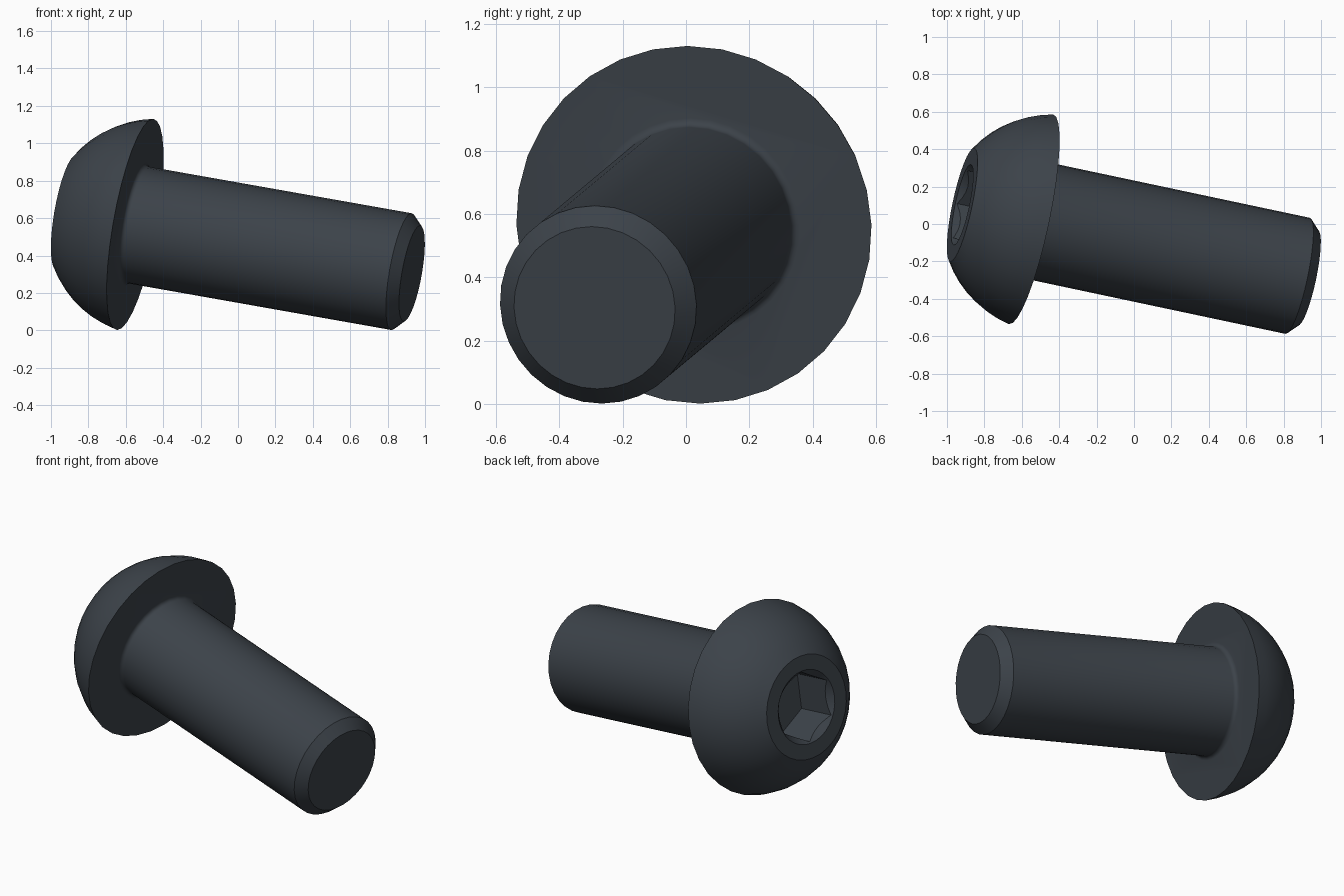
import bpy, bmesh, math
from mathutils import Matrix, Vector

cube = bpy.data.objects.get("Cube")
if cube:
    bpy.data.objects.remove(cube, do_unlink=True)

SIDES = 32
HEAD_R, HEAD_H, TOP_R = 0.573, 0.382, 0.31
SHANK_R, LENGTH, CHAMFER, FILLET = 0.317, 1.535, 0.057, 0.025
HEX_R, RIM_R, HEX_DEPTH = 0.212, 0.22, 0.26

steel = bpy.data.materials.new("dark_steel")
steel.use_nodes = True
colour = (0.045, 0.055, 0.067, 1)
steel.diffuse_color = colour
steel.node_tree.nodes["Principled BSDF"].inputs["Base Color"].default_value = colour

# Tilted frame: local z points out of the head, local x is as upright as possible
axis = Vector((-0.964, 0.2044, 0.1706)).normalized()
up = (Vector((0, 0, 1)) - axis * axis.z).normalized()
frame = Matrix((up, axis.cross(up), axis)).transposed().to_4x4()
frame.translation = (-0.55, 0.025, 0.566)


def lathe(name, profile, sides):
    """Spin a profile of (radius, height) points into a closed solid."""
    bm = bmesh.new()
    verts = [bm.verts.new((r, 0, z)) for r, z in profile]
    edges = [bm.edges.new(pair) for pair in zip(verts, verts[1:])]
    bmesh.ops.spin(bm, geom=verts + edges, cent=(0, 0, 0), axis=(0, 0, 1),
                   angle=math.tau, steps=sides, use_duplicate=False)
    bmesh.ops.remove_doubles(bm, verts=bm.verts, dist=1e-4)
    bmesh.ops.dissolve_limit(bm, angle_limit=0.001, verts=bm.verts, edges=bm.edges)
    bmesh.ops.recalc_face_normals(bm, faces=bm.faces)
    mesh = bpy.data.meshes.new(name)
    bm.to_mesh(mesh)
    bm.free()
    mesh.materials.append(steel)
    obj = bpy.data.objects.new(name, mesh)
    obj.matrix_world = frame
    bpy.context.collection.objects.link(obj)
    return obj


# Domed head: arc from the flat top down to the rim
low = (HEAD_R**2 - TOP_R**2 - HEAD_H**2) / (2 * HEAD_H)
dome_r = math.hypot(HEAD_R, low)
start, end = math.asin(TOP_R / dome_r), math.acos(low / dome_r)
profile = [(0, HEAD_H)]
for i in range(8):
    a = start + (end - start) * i / 7
    profile.append((dome_r * math.sin(a), dome_r * math.cos(a) - low))

# Fillet under the head, then the shank and its chamfered tip
for i in range(5):
    a = math.pi / 2 * (1 + i / 4)
    profile.append((SHANK_R + FILLET + FILLET * math.cos(a),
                    -FILLET + FILLET * math.sin(a)))
profile += [(SHANK_R, CHAMFER - LENGTH), (SHANK_R - CHAMFER, -LENGTH), (0, -LENGTH)]
bolt = lathe("bolt", profile, SIDES)

# Hexagonal socket and its countersunk round rim
above = HEAD_H + 0.1
floor = HEAD_H - HEX_DEPTH
cutters = [
    lathe("socket_cutter", [(0, above), (HEX_R, above), (HEX_R, floor), (0, floor)], 6),
    lathe("rim_cutter", [(0, above), (RIM_R + 0.1, above),
                         (RIM_R - 0.08, HEAD_H - 0.08), (0, HEAD_H - 0.08)], SIDES),
]
bpy.ops.object.select_all(action="DESELECT")
bpy.context.view_layer.objects.active = bolt
bolt.select_set(True)
for cutter in cutters:
    cut = bolt.modifiers.new(cutter.name, "BOOLEAN")
    cut.operation = "DIFFERENCE"
    cut.solver = "EXACT"
    cut.object = cutter
    bpy.ops.object.modifier_apply(modifier=cut.name)
for cutter in cutters:
    bpy.data.objects.remove(cutter, do_unlink=True)

bpy.ops.object.shade_smooth_by_angle(angle=math.radians(35))
